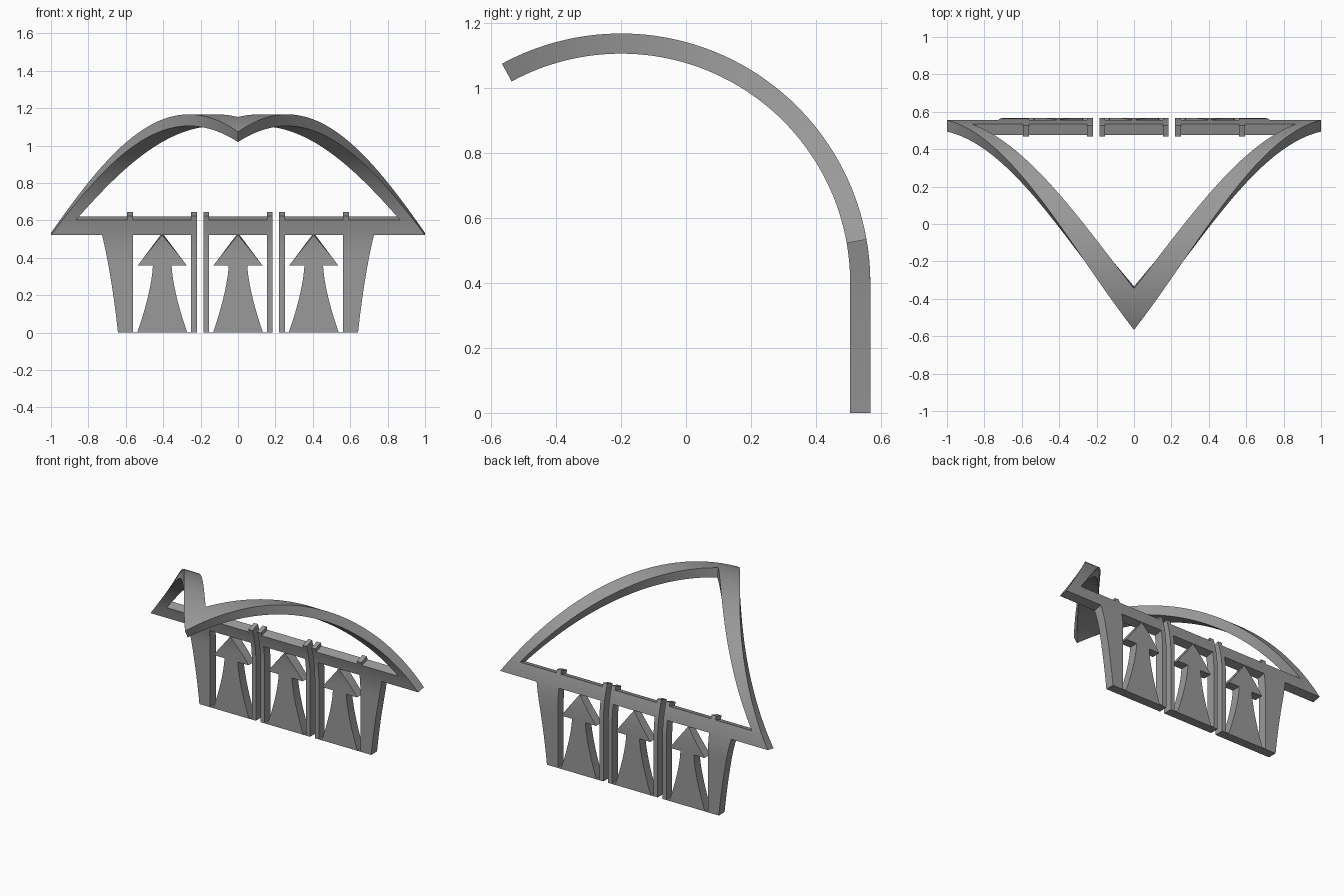
import bpy, bmesh, math

cube = bpy.data.objects.get("Cube")
if cube:
    bpy.data.objects.remove(cube)

# Single plain material
grey = bpy.data.materials.new("plain_grey")
grey.use_nodes = True
COLOUR = (0.32, 0.32, 0.32, 1)
grey.diffuse_color = COLOUR
grey.node_tree.nodes["Principled BSDF"].inputs["Base Color"].default_value = COLOUR

# The flat pattern (x, s) rises straight, then wraps round an arc
OUTER, INNER, CENTRE_Y, STRAIGHT = 0.767, 0.705, -0.2, 0.4


def at_angle(deg):
    return STRAIGHT + OUTER * math.radians(deg)


def bend(x, s, r):
    a = max(0, (s - STRAIGHT) / OUTER)
    return (x, CENTRE_Y + r * math.cos(a), min(s, STRAIGHT) + r * math.sin(a))


def strip(bm, s0, s1, left, right, n=1):
    """Thick bent band between two edge functions of s."""
    rows = []
    for i in range(n + 1):
        s = s0 + (s1 - s0) * i / n
        l, r = left(s), right(s)
        rows.append([bm.verts.new(bend(x, s, rad))
                     for x, rad in ((l, OUTER), (r, OUTER), (r, INNER), (l, INNER))])
    for a, b in zip(rows, rows[1:]):
        for k in range(4):
            j = (k + 1) % 4
            bm.faces.new((a[k], a[j], b[j], b[k]))
    bm.faces.new(rows[0])
    bm.faces.new(rows[-1])


def const(v):
    return lambda s: v


def flip(f):
    return lambda s: -f(s)


def make(name, strips):
    bm = bmesh.new()
    for args in strips:
        part = bmesh.new()
        strip(part, *args)
        bmesh.ops.remove_doubles(part, verts=part.verts, dist=1e-5)
        bmesh.ops.dissolve_degenerate(part, edges=part.edges, dist=1e-5)
        bmesh.ops.recalc_face_normals(part, faces=part.faces)
        temp = bpy.data.meshes.new("temp")
        part.to_mesh(temp)
        part.free()
        bm.from_mesh(temp)
        bpy.data.meshes.remove(temp)
    mesh = bpy.data.meshes.new(name)
    bm.to_mesh(mesh)
    bm.free()
    mesh.materials.append(grey)
    ob = bpy.data.objects.new(name, mesh)
    bpy.context.collection.objects.link(ob)
    bpy.ops.object.select_all(action='DESELECT')
    ob.select_set(True)
    bpy.context.view_layer.objects.active = ob
    bpy.ops.object.shade_smooth_by_angle(angle=math.radians(30))


BAR, HOLE, TAB, NOTCH, TIP = map(at_angle, (10, 16.7, 18.6, 100.9, 118.5))
GAP, RIB, POST, TAB_OUT = 0.22, 0.25, 0.561, 0.594
MID, MID_RIB = 0.155, 0.185
PLATE = 0.004


# Edges of the triangular hoop and of the side posts
def hoop_out(s):
    return (TIP - s) / (TIP - BAR)


def hoop_in(s):
    return 0.866 * (NOTCH - s) / (NOTCH - HOLE)


def post_out(s):
    t = s / BAR
    return 0.642 + 0.055 * t + 0.03 * t * t


# Pointed hoop
make("hoop_point", [(NOTCH, TIP, flip(hoop_out), hoop_out, 10)])
for side, sign in (("left", 1), ("right", -1)):
    def m(f):
        return f if sign > 0 else flip(f)

    make(side + "_hoop_arm", [(HOLE, NOTCH, m(hoop_in), m(hoop_out), 44)])
    # Crossbar, tapered post and its tab
    make(side + "_crossbar", [
        (BAR, HOLE, m(const(RIB)), m(const(POST)), 3),
        (BAR, HOLE, m(const(TAB_OUT)), m(hoop_out), 3),
        (BAR, TAB, m(const(POST)), m(const(TAB_OUT)), 4)])
    make(side + "_post", [(0, BAR, m(const(POST)), m(post_out), 16)])
    # Narrow ribs on both sides of the gap
    for name, a, b in (("outer_rib", GAP, RIB), ("middle_rib", MID, MID_RIB)):
        make(side + "_" + name, [
            (0, STRAIGHT, m(const(a)), m(const(b))),
            (STRAIGHT, TAB, m(const(a)), m(const(b)), 8)])
    make(side + "_base_plate", [(0, PLATE, m(const(RIB)), m(const(POST)))])

make("middle_crossbar", [(BAR, HOLE, const(-MID), const(MID), 3)])
make("middle_base_plate", [(0, PLATE, const(-MID), const(MID))])

# Upright arrows with flared stems
HEAD = 0.36


def stem(s):
    return 0.05 + 0.084 * (1 - s / HEAD) ** 1.5


def head(s):
    return 0.13 * (BAR - s) / (BAR - HEAD)


for name, cx in (("left", 0.405), ("middle", 0), ("right", -0.405)):
    def around(f, sign):
        return lambda s: cx + sign * f(s)

    make(name + "_arrow", [
        (PLATE, HEAD, around(stem, -1), around(stem, 1), 14),
        (HEAD, BAR, around(head, -1), around(head, 1), 8)])
